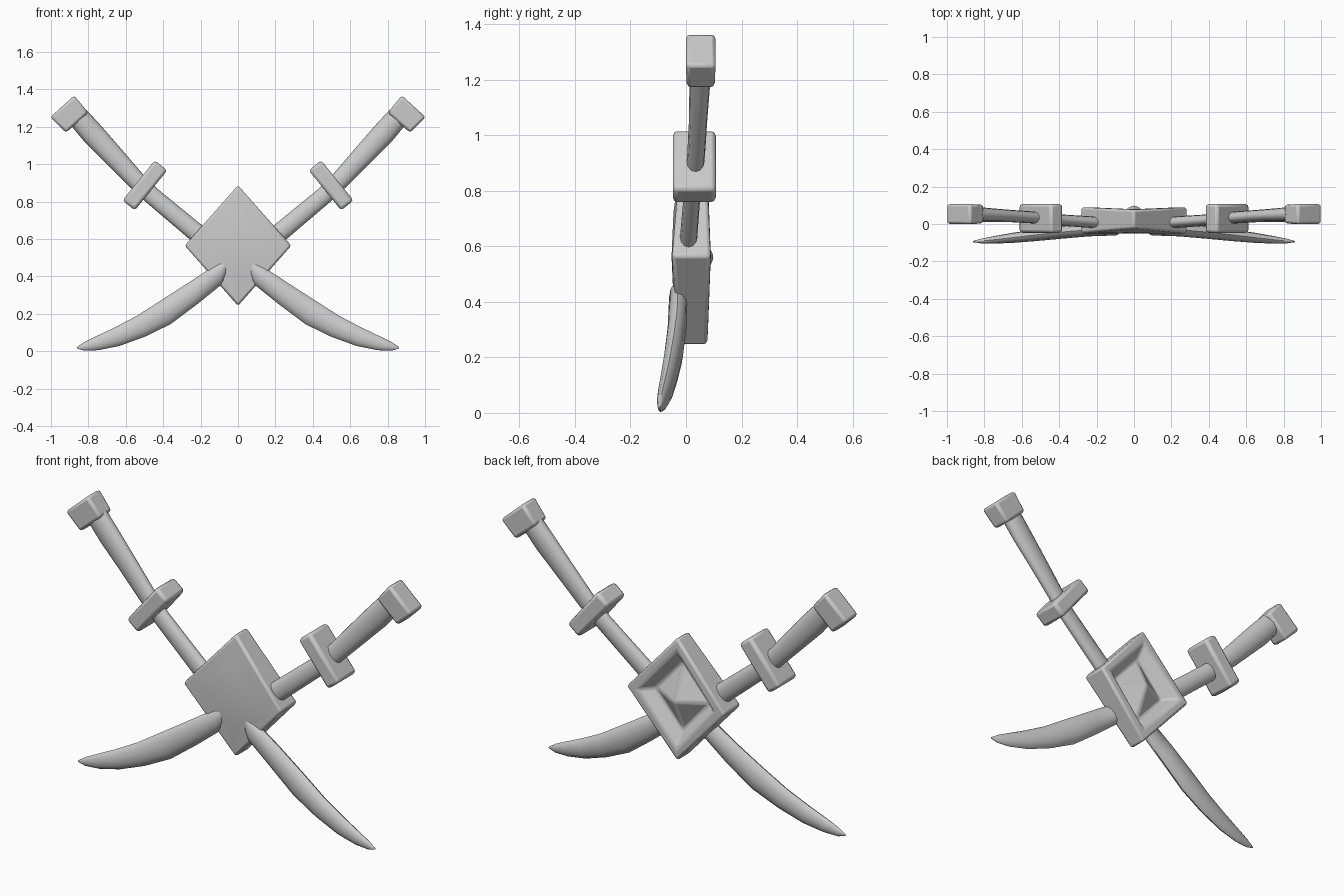
import bpy, bmesh, math
from mathutils import Vector

if "Cube" in bpy.data.objects:
    bpy.data.objects.remove(bpy.data.objects["Cube"])


def finish(name, bm, mirror=True, bevel=0.0, angle=40):
    bmesh.ops.recalc_face_normals(bm, faces=bm.faces)
    me = bpy.data.meshes.new(name)
    bm.to_mesh(me)
    bm.free()
    ob = bpy.data.objects.new(name, me)
    bpy.context.collection.objects.link(ob)
    if bevel:
        b = ob.modifiers.new("Bevel", 'BEVEL')
        b.width, b.segments = bevel, 2
        b.limit_method, b.angle_limit = 'ANGLE', math.radians(45)
    if mirror:
        ob.modifiers.new("Mirror", 'MIRROR').use_mirror_merge = False
    bpy.ops.object.select_all(action='DESELECT')
    ob.select_set(True)
    bpy.context.view_layer.objects.active = ob
    bpy.ops.object.shade_smooth_by_angle(angle=math.radians(angle))
    return ob


def bridge(bm, rings):
    for a, b in zip(rings, rings[1:]):
        n = len(a)
        for i in range(n):
            bm.faces.new((a[i], a[(i + 1) % n], b[(i + 1) % n], b[i]))


def loft(name, stations, n=12, pinch=1.0):
    """Stations: upper edge x,z, lower edge x,z, centre y, half thickness."""
    bm = bmesh.new()
    rings = []
    for ux, uz, lx, lz, y, t in stations:
        u, l = Vector((ux, y, uz)), Vector((lx, y, lz))
        mid, half = (u + l) / 2, (u - l) / 2
        ring = []
        for i in range(n):
            a = 2 * math.pi * i / n
            s = math.sin(a)
            s = math.copysign(abs(s) ** pinch, s)
            ring.append(bm.verts.new(mid + half * math.cos(a) + Vector((0, t * s, 0))))
        rings.append(ring)
    bridge(bm, rings)
    bm.faces.new(rings[0])
    bm.faces.new(rings[-1])
    return finish(name, bm, angle=50)


def block(name, centre, across, wide, thick, deep, bevel, taper=1.0):
    """Bevelled block; across is the x,z direction of its wide side."""
    bm = bmesh.new()
    bmesh.ops.create_cube(bm, size=1)
    p = Vector((across[0], 0, across[1])).normalized()
    a = Vector((-p.z, 0, p.x))
    for v in bm.verts:
        k = taper if v.co.z < 0 else 1.0
        v.co = Vector(centre) + p * v.co.x * wide * k \
            + Vector((0, v.co.y * thick * k, 0)) + a * v.co.z * deep
    return finish(name, bm, bevel=bevel, angle=50)


# Diamond plate: bowed front, rim and hollow back with a low centre peak
bm = bmesh.new()
rings = []
for hx, hz, y_side, y_tip in ((0.14, 0.16, -0.052, -0.045),
                              (0.285, 0.322, -0.05, -0.022),
                              (0.285, 0.322, 0.088, 0.076),
                              (0.225, 0.255, 0.09, 0.08),
                              (0.16, 0.18, 0.02, 0.02)):
    rings.append([bm.verts.new(c) for c in (
        (hx, y_side, 0.565), (0, y_tip, 0.565 + hz),
        (-hx, y_side, 0.565), (0, y_tip, 0.565 - hz))])
bridge(bm, rings)
for ring, y in ((rings[0], -0.052), (rings[-1], 0.105)):
    c = bm.verts.new((0, y, 0.56))
    for i in range(4):
        bm.faces.new((ring[i], ring[(i + 1) % 4], c))
finish("diamond_plate", bm, mirror=False, bevel=0.012)

# Curved blades sweeping out and down
loft("blades", [
    (0.02, 0.53, 0.05, 0.41, 0.0, 0.028),
    (0.10, 0.475, 0.09, 0.355, -0.028, 0.033),
    (0.26, 0.37, 0.22, 0.25, -0.032, 0.034),
    (0.40, 0.28, 0.36, 0.145, -0.044, 0.034),
    (0.54, 0.19, 0.50, 0.077, -0.060, 0.031),
    (0.66, 0.127, 0.635, 0.028, -0.074, 0.027),
    (0.755, 0.082, 0.745, 0.006, -0.085, 0.020),
    (0.82, 0.05, 0.82, 0.003, -0.091, 0.012),
    (0.862, 0.022, 0.86, 0.014, -0.094, 0.003)], pinch=1.15)

# Necks and flaring grips
loft("grips", [
    (0.15, 0.64, 0.21, 0.56, 0.008, 0.030),
    (0.20, 0.68, 0.26, 0.60, 0.010, 0.031),
    (0.43, 0.868, 0.495, 0.80, 0.026, 0.030),
    (0.52, 0.96, 0.585, 0.885, 0.036, 0.032),
    (0.64, 1.10, 0.72, 1.02, 0.044, 0.033),
    (0.74, 1.215, 0.825, 1.125, 0.049, 0.037),
    (0.81, 1.29, 0.895, 1.21, 0.052, 0.042)])

# Cross guards
block("guards", (0.498, 0.03, 0.887), (0.17, -0.21), 0.275, 0.155, 0.085, 0.016)

# Pommels
block("pommels", (0.90, 0.053, 1.266), (0.74, -0.67), 0.172, 0.108, 0.118, 0.014, 0.93)
